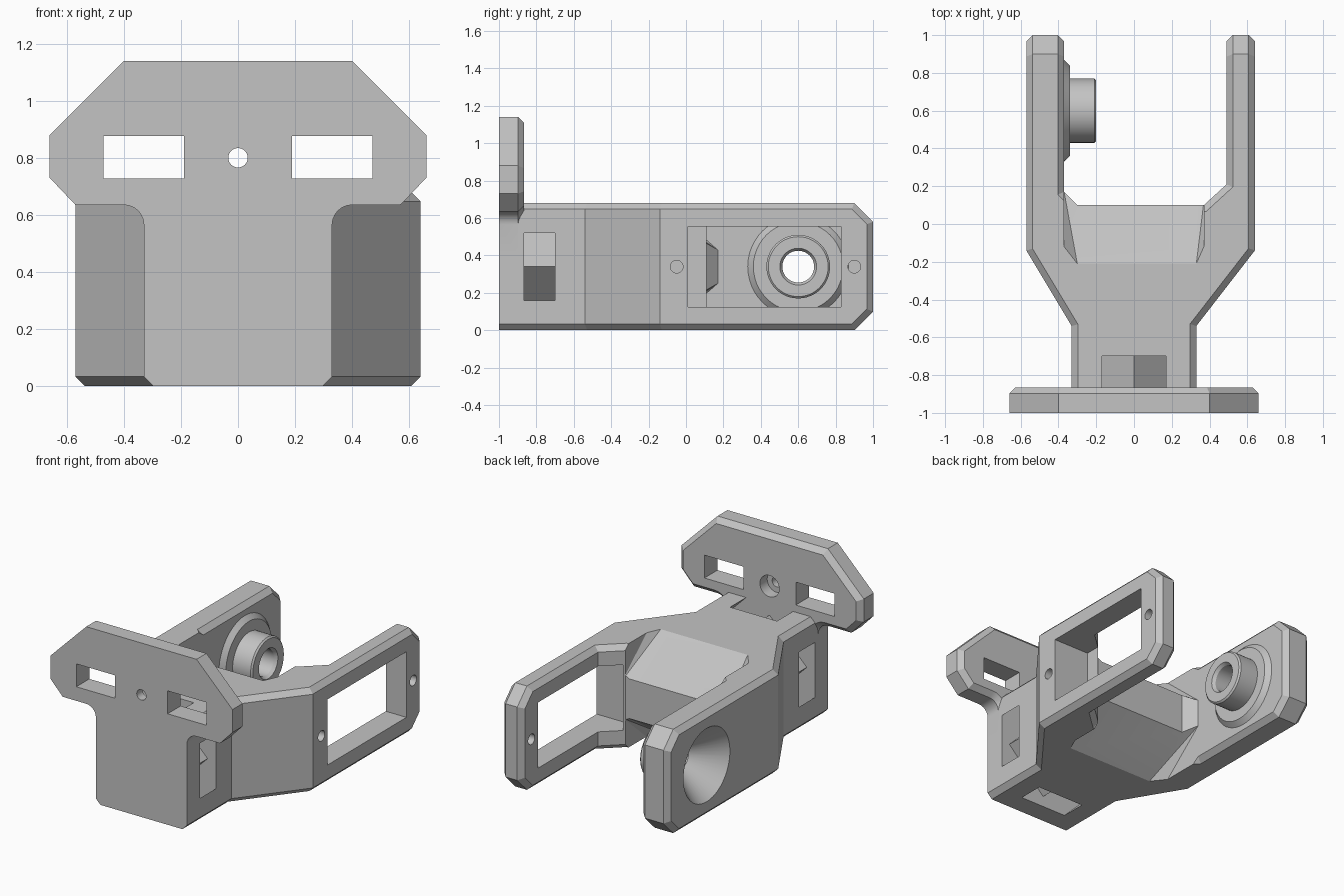
import bpy, bmesh, math
from mathutils import Vector

if "Cube" in bpy.data.objects:
    bpy.data.objects.remove(bpy.data.objects["Cube"])

grey = bpy.data.materials.new("plain grey")
grey.use_nodes = True
grey.diffuse_color = (0.55, 0.55, 0.55, 1)
grey.node_tree.nodes["Principled BSDF"].inputs["Base Color"].default_value = (0.55, 0.55, 0.55, 1)

TOP, MID = 0.68, 0.34
RIM = 0.033


def finish(name, bm):
    bmesh.ops.recalc_face_normals(bm, faces=bm.faces)
    mesh = bpy.data.meshes.new(name)
    bm.to_mesh(mesh)
    bm.free()
    mesh.materials.append(grey)
    ob = bpy.data.objects.new(name, mesh)
    bpy.context.collection.objects.link(ob)
    return ob


def extrude(points, offset):
    bm = bmesh.new()
    face = bm.faces.new([bm.verts.new(p) for p in points])
    out = bmesh.ops.extrude_face_region(bm, geom=[face])
    bmesh.ops.translate(bm, vec=offset, verts=[v for v in out["geom"] if isinstance(v, bmesh.types.BMVert)])
    bmesh.ops.recalc_face_normals(bm, faces=bm.faces)
    return bm


def bevel(bm, edges, width):
    bmesh.ops.bevel(bm, geom=edges, offset=width, offset_type='OFFSET', segments=1,
                    profile=0.5, affect='EDGES', clamp_overlap=True)


def turned(name, profile, axis, centre, sides=48):
    """Closed (radius, position) profile swept around the X or Y axis."""
    bm = bmesh.new()
    rings = []
    for i in range(sides):
        a = 2 * math.pi * i / sides
        ring = []
        for r, t in profile:
            u, w = r * math.cos(a), r * math.sin(a)
            p = (t, u, w) if axis == 'X' else (u, t, w)
            ring.append(bm.verts.new(Vector(p) + Vector(centre)))
        rings.append(ring)
    n = len(profile)
    for i in range(sides):
        a, b = rings[i], rings[(i + 1) % sides]
        for j in range(n):
            k = (j + 1) % n
            if profile[j][0] or profile[k][0]:
                bm.faces.new((a[j], a[k], b[k], b[j]))
    bmesh.ops.remove_doubles(bm, verts=bm.verts, dist=1e-5)
    return finish(name, bm)


def rod(name, r, start, end, axis, centre):
    return turned(name, [(0, start), (r, start), (r, end), (0, end)], axis, centre, 32)


def box(name, lo, hi):
    x, y, z = lo
    X, Y, Z = hi
    return finish(name, extrude([(x, y, z), (X, y, z), (X, Y, z), (x, Y, z)], (0, 0, Z - z)))


# Forked body: plan outline, cut arm tips, chamfered rim
half_right = [(.33, -1), (.33, -.54), (.64, -.14), (.64, 1), (.49, 1), (.49, .21), (.37, .1)]
half_left = [(-.3, .1), (-.37, .17), (-.37, 1), (-.57, 1), (-.57, -.14), (-.33, -.54), (-.33, -1)]
bm = extrude([(x, y, 0) for x, y in half_right + half_left], (0, 0, TOP))


def mid(e):
    return (e.verts[0].co + e.verts[1].co) / 2


def upright(e):
    return abs(e.verts[0].co.z - e.verts[1].co.z) > .01


bevel(bm, [e for e in bm.edges if mid(e).y > .99 and not upright(e)], .1)
bevel(bm, [e for e in bm.edges if e.calc_face_angle(0) > 1 and mid(e).y > -.99
           and (mid(e).y > .9 or not upright(e))], RIM)
body = finish("forked_bracket", bm)

# Front mounting plate with filleted neck and chamfered back rim
fillet = [(.40 - .07 * math.sin(a), .565 + .07 * math.cos(a))
          for a in [i * math.pi / 12 for i in range(7)]]
half = [(.4, 1.14), (.66, .88), (.66, .73), (.57, .635)] + fillet + [(.33, .4)]
outline = half + [(-x, z) for x, z in reversed(half)]
bm = extrude([(x, -1, z) for x, z in outline], (0, .135, 0))
bevel(bm, [e for e in bm.edges if all(v.co.y > -.9 for v in e.verts)], RIM)
plate = finish("mounting_plate", bm)

# Pivot boss on the right arm
boss = turned("pivot_boss", [(0, -.45), (.27, -.45), (.27, -.37), (.24, -.34), (.17, -.34),
                             (.17, -.21), (.16, -.2), (0, -.2)], 'X', (0, .6, MID))


# Sloped ramps behind the body, above and below
def ramp(name, s):
    bm = bmesh.new()
    low = [(-.3, .1, .13), (.34, .1, .13), (-.3, -.21, .34), (.33, -.21, .34),
           (-.37, .17, .09), (-.37, -.12, .34), (.37, -.12, .34), (.37, .12, .13)]
    for x, y, d in low:
        bm.verts.new((x, y, MID + s * d))
        bm.verts.new((x, y, MID + s * (d + .3)))
    hull = bmesh.ops.convex_hull(bm, input=bm.verts)
    loose = {v for v in hull["geom_interior"] if isinstance(v, bmesh.types.BMVert)}
    bmesh.ops.delete(bm, geom=list(loose), context='VERTS')
    return finish(name, bm)


cutters = [ramp("upper_ramp", 1), ramp("lower_ramp", -1)]

# Diamond tie channel around the neck
cutters.append(turned("tie_channel", [(.27, -.865), (.51, -.865), (.51, -.7), (.27, -.7)],
                      'Y', (0, 0, MID), 4))

# Conical bearing recess and bore through the boss
cutters.append(turned("pivot_bore", [(0, -.6), (.265, -.6), (.085, -.38), (.085, -.22),
                                     (.105, -.19), (0, -.19)], 'X', (0, .6, MID)))

# Window and screw holes in the left arm
cutters.append(box("arm_window", (.38, .01, .125), (.7, .83, .555)))
cutters.append(rod("rear_screw_hole", .034, .4, .7, 'X', (0, .9, MID)))
cutters.append(rod("near_screw_hole", .034, .4, .7, 'X', (0, -.05, MID)))

# Plate slots and counterbored screw hole
for s in (-1, 1):
    a, b = sorted((s * .19, s * .472))
    cutters.append(box("plate_slot", (a, -1.1, .727), (b, -.8, .877)))
cutters.append(turned("plate_screw_hole", [(0, -1.1), (.034, -1.1), (.034, -.94), (.07, -.94),
                                           (.07, -.8), (0, -.8)], 'Y', (0, 0, .8), 32))

# Combine everything into one solid
for tool, kind in [(plate, 'UNION'), (boss, 'UNION')] + [(c, 'DIFFERENCE') for c in cutters]:
    tool.hide_render = True
    mod = body.modifiers.new(tool.name, 'BOOLEAN')
    mod.object, mod.operation, mod.solver = tool, kind, 'EXACT'
graph = bpy.context.evaluated_depsgraph_get()
solid = bpy.data.meshes.new_from_object(body.evaluated_get(graph))
body.modifiers.clear()
body.data = solid
solid.materials.clear()
solid.materials.append(grey)
for p in solid.polygons:
    p.material_index = 0
for tool in [plate, boss] + cutters:
    bpy.data.objects.remove(tool)

bpy.ops.object.select_all(action='DESELECT')
body.select_set(True)
bpy.context.view_layer.objects.active = body
bpy.ops.object.shade_smooth_by_angle(angle=math.radians(20))
